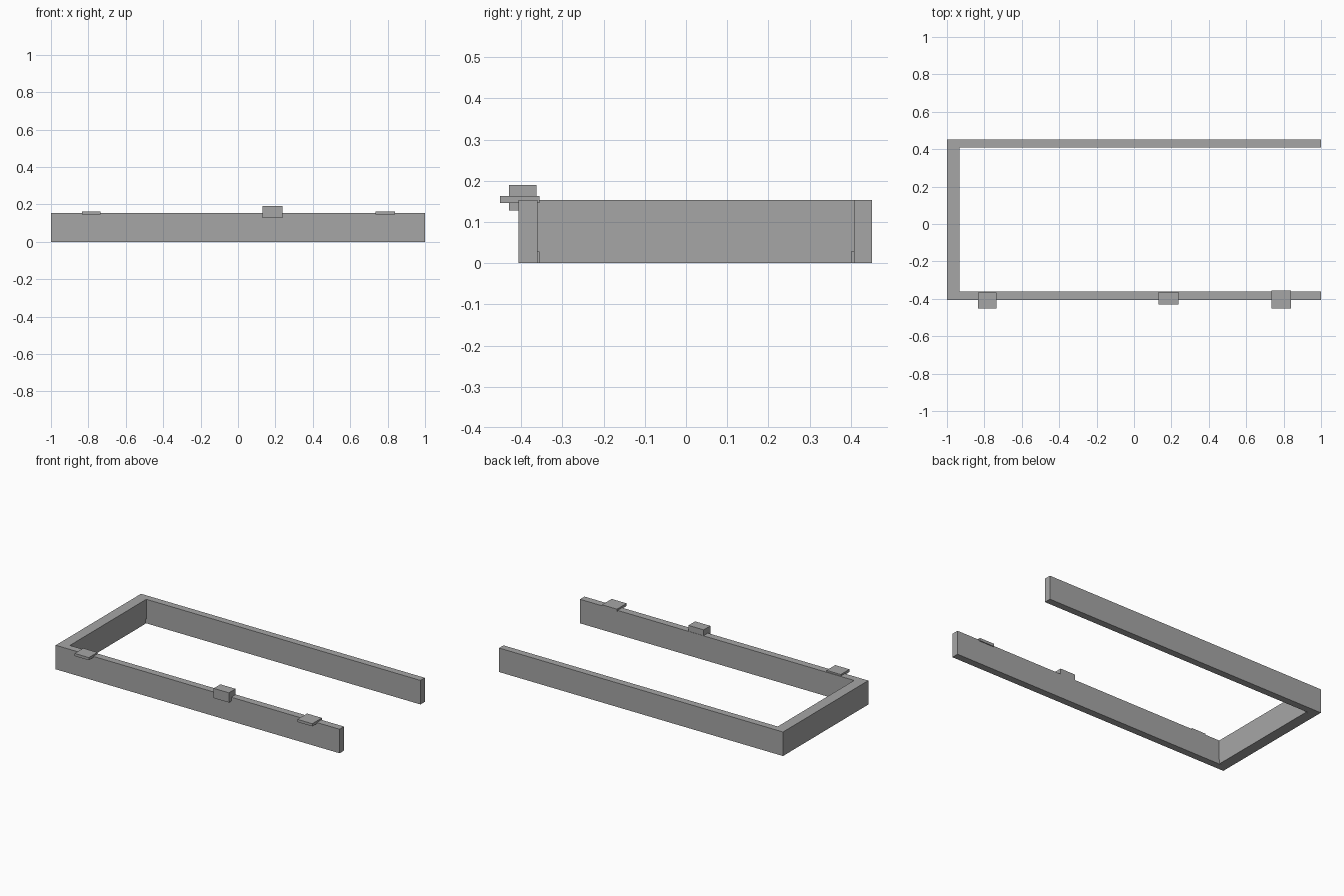
import bpy

cube = bpy.data.objects.get("Cube")
if cube:
    bpy.data.objects.remove(cube, do_unlink=True)

# One plain grey for everything
grey = bpy.data.materials.new("plain_grey")
grey.use_nodes = True
colour = (0.38, 0.38, 0.38, 1)
grey.diffuse_color = colour
grey.node_tree.nodes["Principled BSDF"].inputs["Base Color"].default_value = colour


def box(name, x, y, z):
    """Box from (min, max) pairs along each axis."""
    spans = (x, y, z)
    bpy.ops.mesh.primitive_cube_add(size=1)
    ob = bpy.context.object
    ob.name = name
    for v in ob.data.vertices:
        v.co = [(a + b) / 2 + c * (b - a) for (a, b), c in zip(spans, v.co)]
    ob.data.materials.append(grey)
    return ob


HEIGHT = (0, 0.153)
FRONT = (-0.406, -0.361)
BACK = (0.408, 0.452)

# Three-sided frame, open at one end
box("front_rail", (-1, 1), FRONT, HEIGHT)
box("back_rail", (-1, 1), BACK, HEIGHT)
end = box("end_rail", (-1, -0.932), (FRONT[1], BACK[0]), HEIGHT)

# Small notches low in the inner corners of the end rail
for name, y in (("front", (-0.365, -0.357)), ("back", (0.402, 0.412))):
    cutter = box(name + "_notch_cutter", (-0.942, -0.92), y, (-0.01, 0.028))
    cutter.hide_render = True
    cutter.hide_set(True)
    mod = end.modifiers.new(name + "_notch", "BOOLEAN")
    mod.operation = "DIFFERENCE"
    mod.solver = "EXACT"
    mod.object = cutter

# Thin tabs and the central latch on the front rail
box("right_tab", (-0.835, -0.735), (-0.452, -0.365), (0.146, 0.163))
box("left_tab", (0.735, 0.84), (-0.452, -0.355), (0.146, 0.163))
box("latch_block", (0.13, 0.237), (-0.43, -0.363), (0.128, 0.19))
